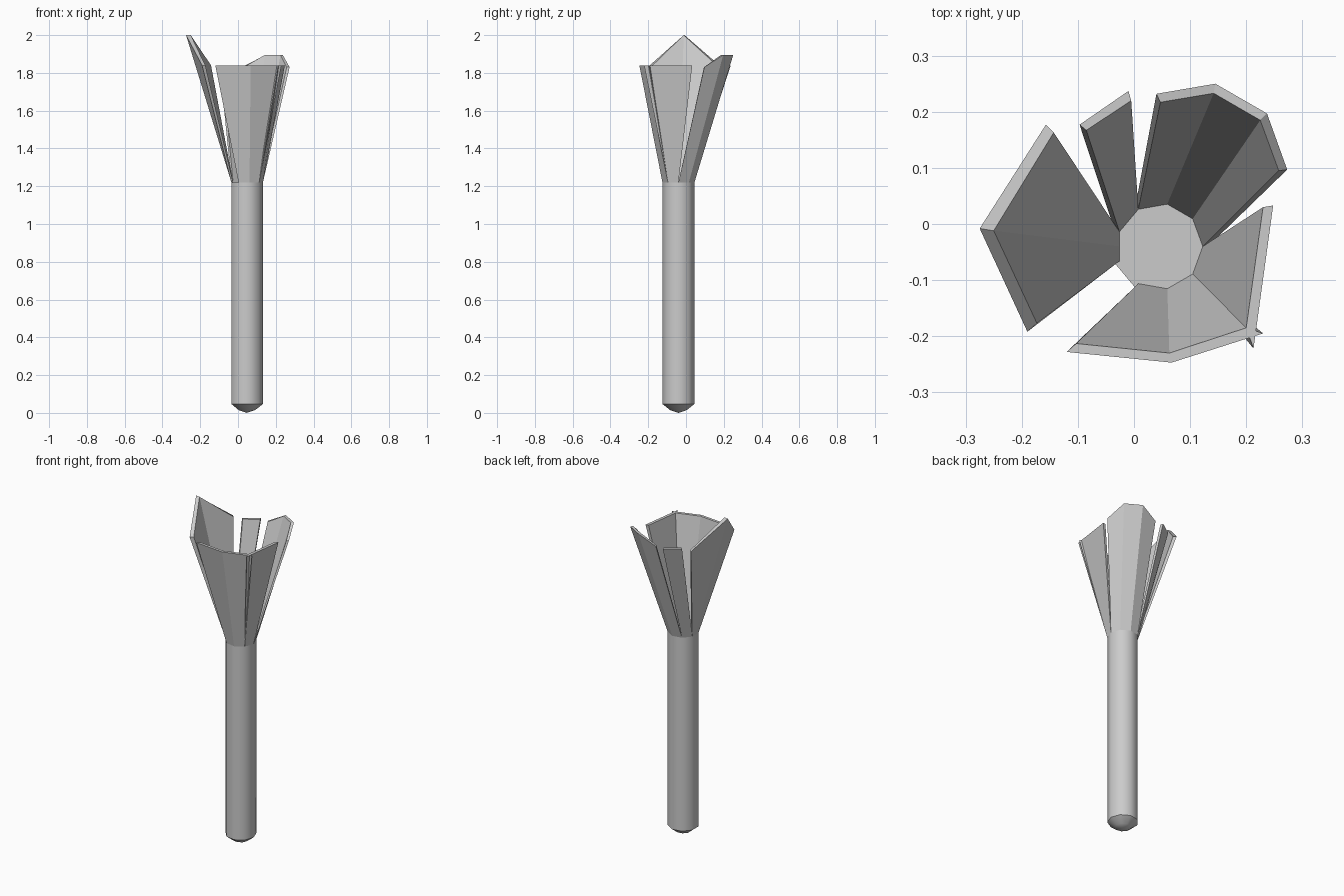
import bpy, bmesh, math

if "Cube" in bpy.data.objects:
    bpy.data.objects.remove(bpy.data.objects["Cube"])

CX, CY = 0.046, -0.04      # shaft axis
NECK = 1.22                # height where the petals start
R_IN, R_OUT = 0.0765, 0.086


def ring(r, z, n=9):
    return [(CX + r * math.cos(2 * math.pi * i / n),
             CY + r * math.sin(2 * math.pi * i / n), z) for i in range(n)]


def base(k, r):
    # point on the nine-sided neck; fractional k lies on the straight side
    p, i, f = ring(r, NECK), math.floor(k), k - math.floor(k)
    a, b = p[i % 9], p[(i + 1) % 9]
    return tuple(a[j] * (1 - f) + b[j] * f for j in range(3))


def finish(name, bm):
    bmesh.ops.recalc_face_normals(bm, faces=bm.faces)
    me = bpy.data.meshes.new(name)
    bm.to_mesh(me)
    bm.free()
    ob = bpy.data.objects.new(name, me)
    bpy.context.collection.objects.link(ob)
    return ob


def petal(name, ks, inner, outer, zs):
    # thick folded sheet from the neck to its rim
    bm = bmesh.new()
    secs = []
    for k, i, o, z in zip(ks, inner, outer, zs):
        pts = [base(k, R_IN), (*i, z), (*o, z), base(k, R_OUT)]
        secs.append([bm.verts.new(p) for p in pts])
    for a, b in zip(secs, secs[1:]):
        for j in range(4):
            bm.faces.new((a[j], a[(j + 1) % 4], b[(j + 1) % 4], b[j]))
    bm.faces.new(secs[0])
    bm.faces.new(secs[-1])
    return finish(name, bm)


# Shaft with flat top and shallow domed bottom
bm = bmesh.new()
rings = [[bm.verts.new(p) for p in ring(r, z)]
         for r, z in ((R_OUT, NECK), (R_OUT, 0.047), (0.045, 0.015))]
for a, b in zip(rings, rings[1:]):
    for i in range(9):
        bm.faces.new((a[i], a[(i + 1) % 9], b[(i + 1) % 9], b[i]))
bm.faces.new(rings[0])
tip = bm.verts.new((CX, CY, 0.0))
for i in range(9):
    bm.faces.new((rings[-1][i], rings[-1][(i + 1) % 9], tip))
shaft = finish("shaft", bm)
bpy.context.view_layer.objects.active = shaft
shaft.select_set(True)
bpy.ops.object.shade_smooth_by_angle(angle=math.radians(42))

# Petals, counter-clockwise from the back right
petal("back_right_petal", (3, 2, 1, 0),
      [(0.047, 0.217), (0.142, 0.233), (0.225, 0.185), (0.258, 0.095)],
      [(0.04, 0.232), (0.145, 0.25), (0.237, 0.197), (0.273, 0.097)],
      (1.84, 1.895, 1.895, 1.83))
petal("back_petal", (4, 3),
      [(-0.085, 0.167), (-0.005, 0.22)],
      [(-0.097, 0.177), (-0.01, 0.237)], (1.84, 1.84))
petal("left_petal", (4, 4.5, 5),
      [(-0.143, 0.163), (-0.25, -0.012), (-0.173, -0.177)],
      [(-0.157, 0.177), (-0.275, -0.008), (-0.19, -0.192)],
      (1.84, 2.0, 1.84))
petal("front_petal", (6, 7, 8),
      [(-0.103, -0.213), (0.063, -0.23), (0.2, -0.185)],
      [(-0.12, -0.228), (0.067, -0.247), (0.23, -0.195)],
      (1.84, 1.84, 1.84))
petal("right_petal", (8, 9),
      [(0.2, -0.185), (0.23, 0.03)],
      [(0.213, -0.222), (0.248, 0.033)], (1.84, 1.84))
